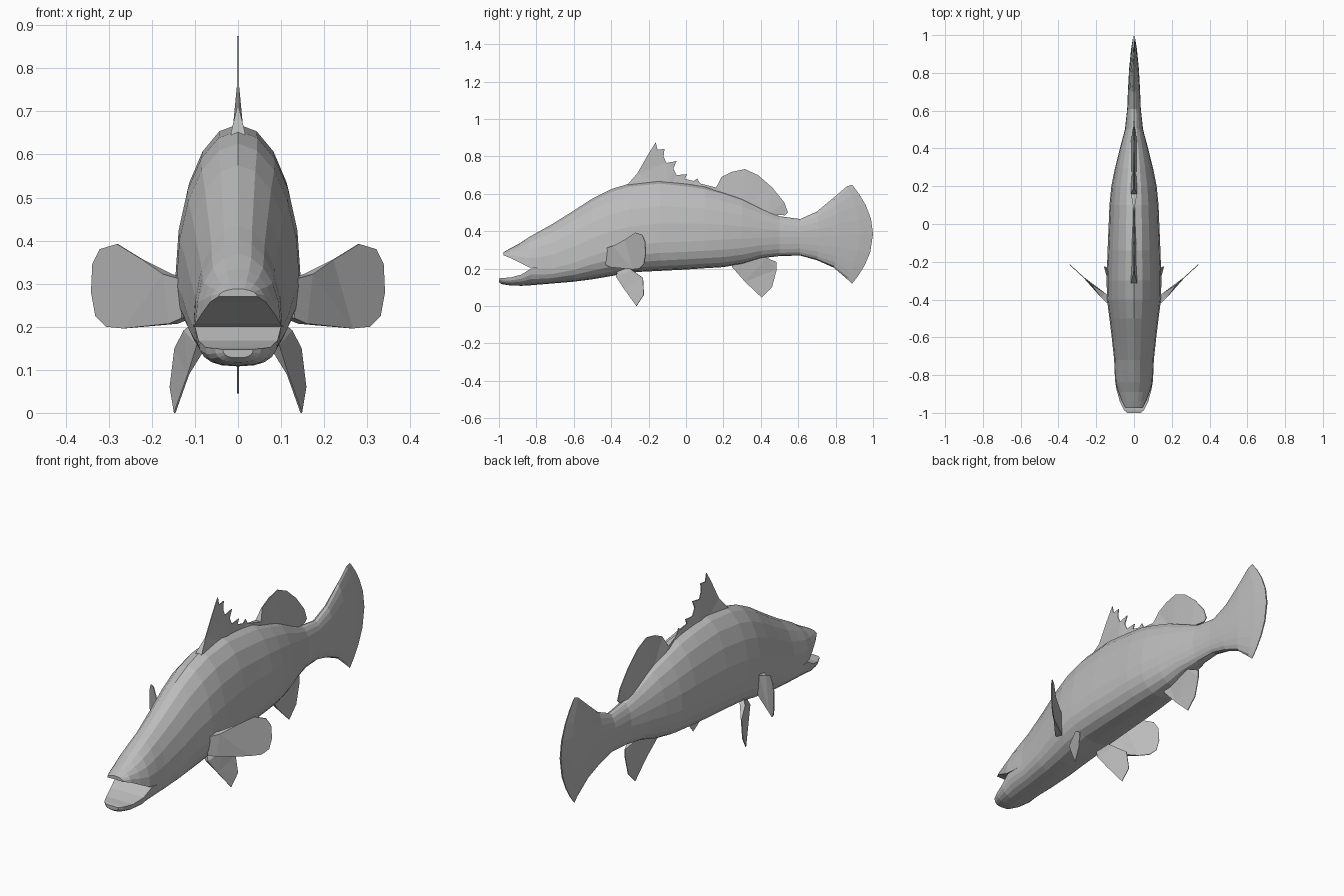
import bpy, bmesh, math
from mathutils import Vector

if "Cube" in bpy.data.objects:
    bpy.data.objects.remove(bpy.data.objects["Cube"])

grey = bpy.data.materials.new("scale_grey")
grey.diffuse_color = (0.5, 0.5, 0.5, 1)
grey.use_nodes = True
grey.node_tree.nodes["Principled BSDF"].inputs["Base Color"].default_value = grey.diffuse_color
N = 20  # points around the body


def finish(name, bm):
    bmesh.ops.recalc_face_normals(bm, faces=bm.faces)
    me = bpy.data.meshes.new(name)
    bm.to_mesh(me)
    bm.free()
    me.materials.append(grey)
    ob = bpy.data.objects.new(name, me)
    bpy.context.collection.objects.link(ob)
    return ob


def ring(y, top, mid, bot, w, bulge=0, first=0, last=N):
    """Egg-shaped section; bulge pushes its middle backwards."""
    pts = []
    for i in range(first, last):
        a = 2 * math.pi * i / N
        c, s = math.cos(a), math.sin(a)
        if s >= -1e-6:
            x, z = w * c, mid + (top - mid) * s
        else:
            x = w * math.copysign(abs(c) ** 0.75, c)
            z = mid - (mid - bot) * abs(s) ** 0.85
        t = (z - (top + bot) / 2) / ((top - bot) / 2)
        pts.append((x, y + bulge * (1 - t * t), z))
    return pts


def loft(name, rings):
    bm = bmesh.new()
    rows = [[bm.verts.new(p) for p in r] for r in rings]
    n = len(rows[0])
    for a, b in zip(rows, rows[1:]):
        for i in range(n):
            j = (i + 1) % n
            bm.faces.new((a[i], a[j], b[j], b[i]))
    bm.faces.new(rows[0])
    bm.faces.new(rows[-1])
    return finish(name, bm)


def fin(name, pts, roots, thick, edge=0.002):
    """Thin plate from an outline, thicker at the listed root points."""
    pts = [Vector(p) for p in pts]
    nrm = Vector()
    for p, q in zip(pts, pts[1:] + pts[:1]):
        nrm += p.cross(q)
    nrm.normalize()
    bm = bmesh.new()
    sides = []
    for sgn in (1, -1):
        sides.append([bm.verts.new(p + nrm * sgn * (thick if i in roots else edge))
                      for i, p in enumerate(pts)])
    a, b = sides
    n = len(pts)
    caps = [bm.faces.new(a), bm.faces.new(b[::-1])]
    for i in range(n):
        j = (i + 1) % n
        bm.faces.new((a[i], b[i], b[j], a[j]))
    bm.normal_update()
    bmesh.ops.triangulate(bm, faces=caps)
    return finish(name, bm)


# Body running into the tail fin: y, top, widest height, bottom, half width, bulge
body = [
    (-.72, .435, .20, .12, .105), (-.6, .51, .23, .13, .118),
    (-.5, .575, .27, .143, .13), (-.4, .625, .30, .16, .143),
    (-.3, .655, .32, .18, .145), (-.14, .67, .34, .188, .14),
    (0, .655, .345, .195, .134), (.1, .64, .35, .202, .13),
    (.2, .61, .355, .208, .12), (.3, .575, .36, .225, .10),
    (.4, .525, .365, .255, .075), (.5, .48, .37, .267, .048),
    (.61, .465, .37, .27, .036), (.70, .505, .37, .245, .032, .01),
    (.79, .58, .375, .205, .026, .03), (.86, .64, .383, .145, .015, .07),
    (.888, .648, .385, .12, .003, .112)]
loft("body_and_tail", [ring(*s) for s in body])

# Upper jaw: y, top, lip height, half width
upper = [(-.72, .435, .20, .105), (-.78, .402, .20, .103), (-.84, .368, .207, .099),
         (-.89, .335, .232, .083), (-.94, .308, .258, .064), (-.975, .288, .27, .045)]
loft("upper_jaw", [ring(y, t, m, m - .1, w, 0, 0, N // 2 + 1) for y, t, m, w in upper])

# Lower jaw: y, lip height, bottom, half width
lower = [(-.72, .20, .12, .105), (-.83, .20, .111, .10), (-.88, .168, .108, .092),
         (-.94, .152, .11, .075), (-.985, .15, .117, .053), (-1, .147, .128, .035)]
loft("lower_jaw", [ring(y, m + .1, m, b, w, 0, N // 2, N + 1) for y, m, b, w in lower])

# Fins on the centre line, as (y, z) outlines
spiny = [(-.33, .62), (-.31, .652), (-.26, .71), (-.2, .815), (-.162, .875),
         (-.152, .835), (-.115, .84), (-.12, .80), (-.105, .765), (-.05, .775),
         (-.068, .735), (-.05, .70), (.005, .705), (-.005, .68), (.04, .668),
         (.06, .682), (.075, .655), (.16, .634), (.16, .60), (-.1, .62)]
soft = [(.14, .60), (.16, .632), (.19, .69), (.245, .717), (.315, .732), (.385, .70),
        (.46, .635), (.525, .555), (.545, .50), (.53, .485), (.44, .488),
        (.44, .46), (.3, .53)]
anal = [(.27, .27), (.245, .21), (.315, .13), (.405, .045), (.46, .10),
        (.485, .195), (.485, .235), (.43, .258), (.40, .32)]
for name, outline, roots, thick in (
        ("spiny_dorsal_fin", spiny, (0, 1, 17, 18, 19), .016),
        ("soft_dorsal_fin", soft, (0, 1, 10, 11, 12), .016),
        ("anal_fin", anal, (0, 1, 7, 8), .016)):
    fin(name, [(0, y, z) for y, z in outline], roots, thick)

# Paired fins
pectoral = [(.12, .31), (.163, .322), (.22, .355), (.28, .392), (.32, .38), (.337, .345),
            (.34, .28), (.33, .225), (.305, .20), (.265, .196), (.15, .207), (.12, .22)]
pelvic = [(.07, -.36, .19), (.085, -.37, .155), (.115, -.33, .09), (.147, -.265, 0),
          (.157, -.225, .06), (.146, -.23, .15), (.115, -.285, .19), (.09, -.31, .21)]
for side, sx in (("right", 1), ("left", -1)):
    fin(side + "_pectoral_fin",
        [(sx * x, -.39 + (x - .15) * .92, z) for x, z in pectoral], (0, 1, 10, 11), .016)
    fin(side + "_pelvic_fin", [(sx * x, y, z) for x, y, z in pelvic], (0, 1, 6, 7), .012)
